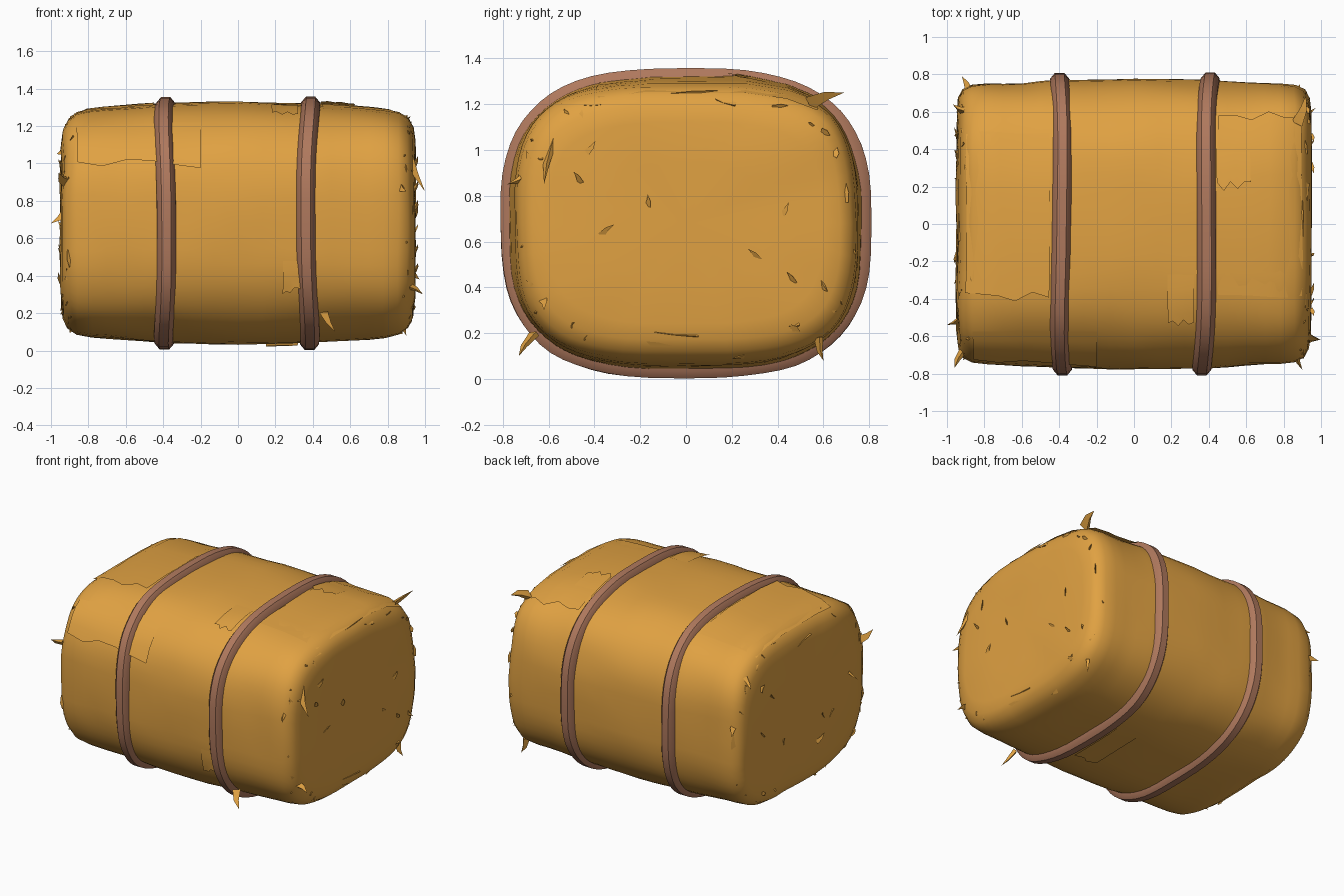
import bpy, bmesh, math, random
from mathutils import Vector, noise

if "Cube" in bpy.data.objects:
    bpy.data.objects.remove(bpy.data.objects["Cube"])

random.seed(7)
CZ = 0.68      # height of the bale axis
SEG = 64

def material(name, rgb):
    m = bpy.data.materials.new(name)
    m.diffuse_color = (*rgb, 1)
    m.use_nodes = True
    m.node_tree.nodes["Principled BSDF"].inputs["Base Color"].default_value = m.diffuse_color
    return m

STRAW = material("golden straw", (0.75, 0.36, 0.055))
TWINE = material("brown twine", (0.43, 0.19, 0.11))

# half-length profile: |x|, half depth, half height, squareness
PROFILE = [(0.0, 0.775, 0.65, 3.0), (0.4, 0.77, 0.64, 3.0), (0.6, 0.755, 0.625, 3.1),
           (0.78, 0.75, 0.61, 3.3), (0.86, 0.74, 0.595, 3.4), (0.91, 0.715, 0.56, 3.4),
           (0.935, 0.67, 0.51, 3.4), (0.945, 0.60, 0.44, 3.2), (0.95, 0.35, 0.26, 2.8)]

def section(ry, rz, n, a):
    c, s = math.cos(a), math.sin(a)
    return (ry * math.copysign(abs(c) ** (2 / n), c),
            rz * math.copysign(abs(s) ** (2 / n), s))

def surf(x, a, lift=0.0):
    """Point on the bale surface at length x and angle a."""
    ax = min(abs(x), 0.95)
    for p, q in zip(PROFILE, PROFILE[1:]):
        if ax <= q[0]:
            f = (ax - p[0]) / (q[0] - p[0])
            ry, rz, n = (p[i] + f * (q[i] - p[i]) for i in (1, 2, 3))
            break
    y, z = section(ry + lift, rz + lift, n, a)
    v = Vector((x, y, z))
    v *= 1 + 0.014 * noise.noise(v * 3.5)
    return v + Vector((0, 0, CZ))

def finish(bm, name, mat, angle=40, normals=True):
    if normals:
        bmesh.ops.recalc_face_normals(bm, faces=bm.faces[:])
    me = bpy.data.meshes.new(name)
    bm.to_mesh(me)
    bm.free()
    ob = bpy.data.objects.new(name, me)
    bpy.context.collection.objects.link(ob)
    me.materials.append(mat)
    bpy.ops.object.select_all(action='DESELECT')
    ob.select_set(True)
    bpy.context.view_layer.objects.active = ob
    bpy.ops.object.shade_smooth_by_angle(angle=math.radians(angle))
    return ob

def bridge(bm, a, b):
    for i in range(len(a)):
        j = (i + 1) % len(a)
        bm.faces.new((a[i], a[j], b[j], b[i]))

# bale body: rounded sections lofted along x
bm = bmesh.new()
inner = [-0.7, -0.6, -0.5, -0.4, -0.27, -0.13]
ends = [p[0] for p in PROFILE[3:]]
xs = [-x for x in reversed(ends)] + inner + [0] + [-x for x in reversed(inner)] + ends
rings = [[bm.verts.new(surf(x, 2 * math.pi * i / SEG)) for i in range(SEG)] for x in xs]
for a, b in zip(rings, rings[1:]):
    bridge(bm, a, b)
for ring, x in ((rings[0], -0.95), (rings[-1], 0.95)):
    c = bm.verts.new((x, 0, CZ))
    for i in range(SEG):
        bm.faces.new((ring[i], ring[(i + 1) % SEG], c))
finish(bm, "bale_body", STRAW, 60)

# twine bands: a peaked strap swept around the bale
STRAP = [(-0.055, -0.06), (-0.05, 0.004), (-0.025, 0.034), (0.025, 0.034), (0.05, 0.004), (0.055, -0.06)]

def band(name, x0, tilt):
    bm = bmesh.new()
    loops = []
    for i in range(SEG):
        a = 2 * math.pi * i / SEG
        cx = x0 + tilt * math.cos(a) + 0.008 * math.sin(3 * a + x0 * 5)
        wob = 0.006 * noise.noise(Vector((x0, math.cos(a) * 3, math.sin(a) * 3)))
        loops.append([bm.verts.new((cx + dx, y, z + CZ)) for dx, r in STRAP
                      for y, z in [section(0.775 + r + wob, 0.641 + r + wob, 2.85, a)]])
    for i in range(SEG):
        bridge(bm, loops[i], loops[(i + 1) % SEG])
    finish(bm, name, TWINE)

band("left_band", -0.39, 0.0)
band("right_band", 0.385, 0.015)

# loose straw flaps: patches hinged on the surface with a lifted free edge
bm = bmesh.new()

def flap(x0, x1, a0, a1, lift):
    """Patch between two lengths and two angles, lifted toward a1."""
    n, m = 5, 4
    grid = []
    for j in range(m + 1):
        f = j / m
        row = []
        for i in range(n + 1):
            jag = random.uniform(-0.05, 0.05) if j == m else 0
            a = math.radians(a0 + f * (a1 - a0)) + jag
            row.append(bm.verts.new(surf(x0 + (x1 - x0) * i / n, a, 0.003 + lift * f)))
        grid.append(row)
    for r, s in zip(grid, grid[1:]):
        for i in range(n):
            bm.faces.new((r[i], r[i + 1], s[i + 1], s[i]))

flap(0.18, 0.32, 102, 124, 0.015)
flap(0.44, 0.62, 58, 84, 0.012)
flap(-0.86, -0.2, 130, 160, 0.012)
flap(0.45, 0.9, 110, 50, 0.012)
flap(-0.9, -0.45, 60, 110, 0.012)
flap(0.24, 0.34, 190, 205, 0.012)
flap(0.15, 0.32, 280, 262, 0.012)
finish(bm, "straw_flaps", STRAW, 40, False)

# straw tufts: slim bent three-sided spikes
bm = bmesh.new()

def tuft(base, tip, w):
    base, tip = Vector(base), Vector(tip)
    d = (tip - base).normalized()
    u = d.orthogonal().normalized()
    v = d.cross(u)
    mid = base.lerp(tip, 0.55) + u * w * 0.3
    tri = lambda c, r: [bm.verts.new(c + r * (u * math.cos(k * 2.0944) + 0.45 * v * math.sin(k * 2.0944)))
                        for k in range(3)]
    lo, hi, t = tri(base, w), tri(mid, w * 0.6), bm.verts.new(tip)
    bridge(bm, lo, hi)
    for k in range(3):
        bm.faces.new((hi[k], hi[(k + 1) % 3], t))

# large tufts at the corners and ends
for t in [((0.91, -0.58, 1.05), (1.0, -0.62, 0.85), 0.035),
          ((-0.92, -0.5, 0.75), (-1.0, -0.54, 0.68), 0.03),
          ((-0.9, -0.66, 0.9), (-0.96, -0.77, 0.95), 0.04),
          ((0.86, -0.68, 0.9), (0.9, -0.78, 0.85), 0.035),
          ((0.9, -0.63, 0.35), (0.99, -0.62, 0.3), 0.03),
          ((-0.88, 0.68, 0.8), (-0.92, 0.79, 0.75), 0.035),
          ((-0.9, 0.6, 1.1), (-0.97, 0.64, 1.05), 0.04),
          ((0.87, 0.54, 1.2), (0.92, 0.69, 1.25), 0.045),
          ((0.92, 0.58, 0.45), (0.97, 0.62, 0.38), 0.03),
          ((0.88, 0.58, 0.18), (0.9, 0.6, 0.08), 0.03),
          ((0.46, -0.66, 0.2), (0.52, -0.73, 0.1), 0.035)]:
    tuft(*t)
# small tufts scattered along both rims
for side in (-1, 1):
    for k in range(26):
        a = 2 * math.pi * (k + random.random()) / 26
        x = side * random.uniform(0.87, 0.935)
        p = surf(x, a, -0.02)
        q = surf(x + side * random.uniform(0.0, 0.012), a + random.uniform(-0.14, 0.14), 0.012)
        tuft(p, q, random.uniform(0.015, 0.03))
# small wisps on the end faces
    for k in range(7):
        y, z = random.uniform(-0.5, 0.5), random.uniform(0.35, 1.0)
        tuft((side * 0.94, y, z), (side * 0.962, y + random.uniform(-0.07, 0.07), z + 0.05), 0.02)
finish(bm, "straw_tufts", STRAW, 25)
